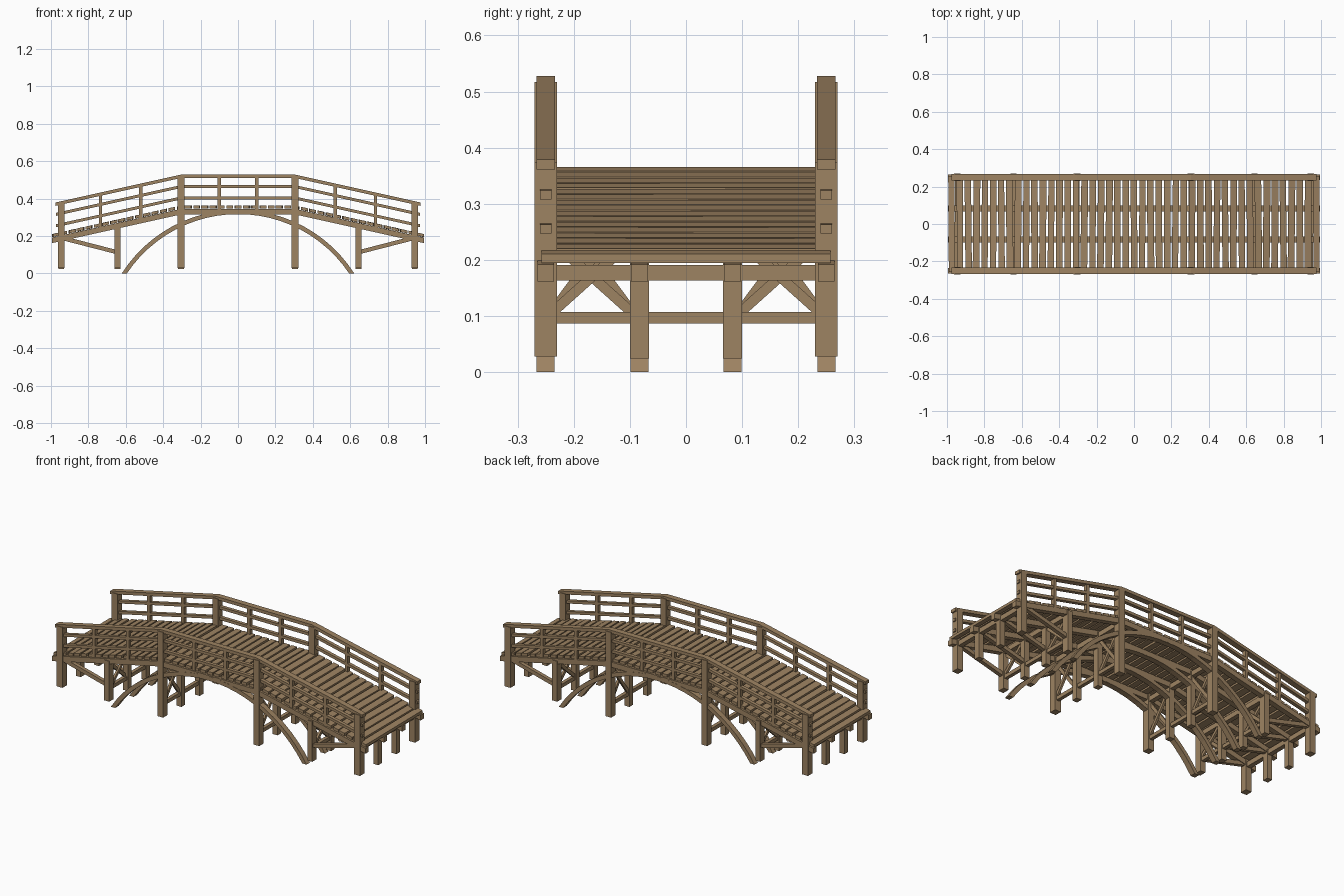
import bpy, bmesh, math, random
from mathutils import Vector

random.seed(4)
cube = bpy.data.objects.get("Cube")
if cube:
    bpy.data.objects.remove(cube, do_unlink=True)

wood = bpy.data.materials.new("weathered brown wood")
wood.use_nodes = True
colour = (0.34, 0.227, 0.122, 1)
wood.diffuse_color = colour
wood.node_tree.nodes["Principled BSDF"].inputs["Base Color"].default_value = colour

KNEE, SLOPE = 0.305, 0.222      # where the level span meets the ramps
ROWS = (-0.25, -0.083, 0.083, 0.25)
OUTER = (-0.25, 0.25)


def lift(x, top):
    """Height of a line that is level in the middle and falls along the ramps."""
    return top - max(0, abs(x) - KNEE) * SLOPE


def finish(name, bm):
    bmesh.ops.recalc_face_normals(bm, faces=bm.faces[:])
    mesh = bpy.data.meshes.new(name)
    bm.to_mesh(mesh)
    bm.free()
    mesh.materials.append(wood)
    obj = bpy.data.objects.new(name, mesh)
    bpy.context.collection.objects.link(obj)


def prism(bm, outline, y, width):
    """Extrude an x-z outline across y."""
    verts = [bm.verts.new((x, y - width / 2, z)) for x, z in outline]
    face = bm.faces.new(verts)
    side = bmesh.ops.extrude_face_region(bm, geom=[face])
    moved = [v for v in side["geom"] if isinstance(v, bmesh.types.BMVert)]
    bmesh.ops.translate(bm, verts=moved, vec=(0, width, 0))


def beam(bm, a, b, width, depth):
    """Rectangular timber from a to b; depth is measured in the upright plane."""
    a, b = Vector(a), Vector(b)
    axis = (b - a).normalized()
    ref = Vector((0, 0, 1)) if abs(axis.z) < 0.95 else Vector((1, 0, 0))
    side = axis.cross(ref).normalized()
    up = side.cross(axis)
    ring = [side * (i * width / 2) + up * (j * depth / 2)
            for i, j in ((-1, -1), (1, -1), (1, 1), (-1, 1))]
    lo = [bm.verts.new(a + r) for r in ring]
    hi = [bm.verts.new(b + r) for r in ring]
    bm.faces.new(lo)
    bm.faces.new(hi)
    for i in range(4):
        j = (i + 1) % 4
        bm.faces.new((lo[i], lo[j], hi[j], hi[i]))


def bent_rail(name, rows, top, thick, width, reach):
    """Timber following the deck line, kinked at the knees."""
    bm = bmesh.new()
    xs = (-reach, -KNEE, KNEE, reach)
    outline = [(x, lift(x, top)) for x in xs]
    outline += [(x, lift(x, top - thick)) for x in reversed(xs)]
    for y in rows:
        prism(bm, outline, y, width)
    finish(name, bm)


# Long deck beams and the handrails
bent_rail("deck_beams", ROWS, 0.345, 0.03, 0.03, 0.995)
bent_rail("top_handrails", OUTER, 0.528, 0.018, 0.033, 0.975)
for label, top in (("upper", 0.472), ("lower", 0.411)):
    bent_rail(label + "_side_rails", OUTER, top, 0.016, 0.02, 0.972)

# Deck planks, each slightly askew
bm = bmesh.new()
count = 45
for i in range(count):
    x = -0.975 + 1.95 * i / (count - 1)
    skew = random.uniform(-0.003, 0.003)
    z = lift(x, 0.355)
    tilt = 0 if abs(x) < KNEE else -math.copysign(SLOPE, x)
    half, t = 0.0175 + random.uniform(-0.001, 0.001), 0.008
    start = len(bm.verts)
    prism(bm, [(x - half, z - half * tilt - t), (x + half, z + half * tilt - t),
               (x + half, z + half * tilt + t), (x - half, z - half * tilt + t)], 0, 0.515)
    bm.verts.ensure_lookup_table()
    for v in bm.verts[start:]:
        v.co.x += skew * v.co.y / 0.25
finish("deck_planks", bm)

# Tall railing posts and the short supports under the deck
posts, supports, balusters = bmesh.new(), bmesh.new(), bmesh.new()
for s in (-1, 1):
    for y in ROWS:
        outer = abs(y) > 0.2
        for x in (0.945, 0.645, KNEE):
            tall = outer and x != 0.645
            top = lift(x, 0.517) if tall else lift(x, 0.335)
            size = 0.04 if outer else 0.034
            beam(posts if tall else supports, (s * x, y, 0.028 if outer else 0.024),
                 (s * x, y, top), size, 0.037 if tall else 0.031)
    for y in OUTER:
        for x in (0.1, 0.52, 0.735):
            beam(balusters, (s * x, y, lift(x, 0.34)), (s * x, y, lift(x, 0.515)), 0.022, 0.018)
finish("railing_posts", posts)
finish("support_posts", supports)
finish("balusters", balusters)

# Cross beams, low ties and cross bracing between the post rows
caps, ties, braces, struts = (bmesh.new() for _ in range(4))
for s in (-1, 1):
    for x in (0.945, 0.645, KNEE):
        z = lift(x, 0.319)
        beam(caps, (s * x, -0.25, z), (s * x, 0.25, z), 0.026, 0.028)
    for x, high in ((0.645, 0.235), (KNEE, 0.3)):
        beam(ties, (s * x, -0.25, 0.097), (s * x, 0.25, 0.097), 0.02, 0.021)
        for m in (-1, 1):
            for y1, y2, off in ((0.24, 0.095, 0.004), (0.095, 0.24, -0.004)):
                beam(braces, (s * x + off, m * y1, 0.105), (s * x + off, m * y2, high), 0.012, 0.018)
    # Sloping struts from the end posts down to the next supports
    for y in ROWS:
        beam(struts, (s * 0.945, y, 0.19), (s * 0.645, y, 0.113), 0.022, 0.022)
finish("cross_beams", caps)
finish("low_ties", ties)
finish("cross_braces", braces)
finish("end_struts", struts)

# Curved arches carrying the middle span
bm = bmesh.new()
R_OUT, R_IN, CZ = 0.738, 0.715, -0.398
a_out, a_in = math.acos(-CZ / R_OUT), math.acos(-CZ / R_IN)
steps = 24
outline = []
for r, a, order in ((R_OUT, a_out, 1), (R_IN, a_in, -1)):
    for i in range(steps + 1):
        t = order * a * (2 * i / steps - 1)
        outline.append((r * math.sin(t), CZ + r * math.cos(t)))
for y in ROWS:
    prism(bm, outline, y, 0.032)
finish("arches", bm)
